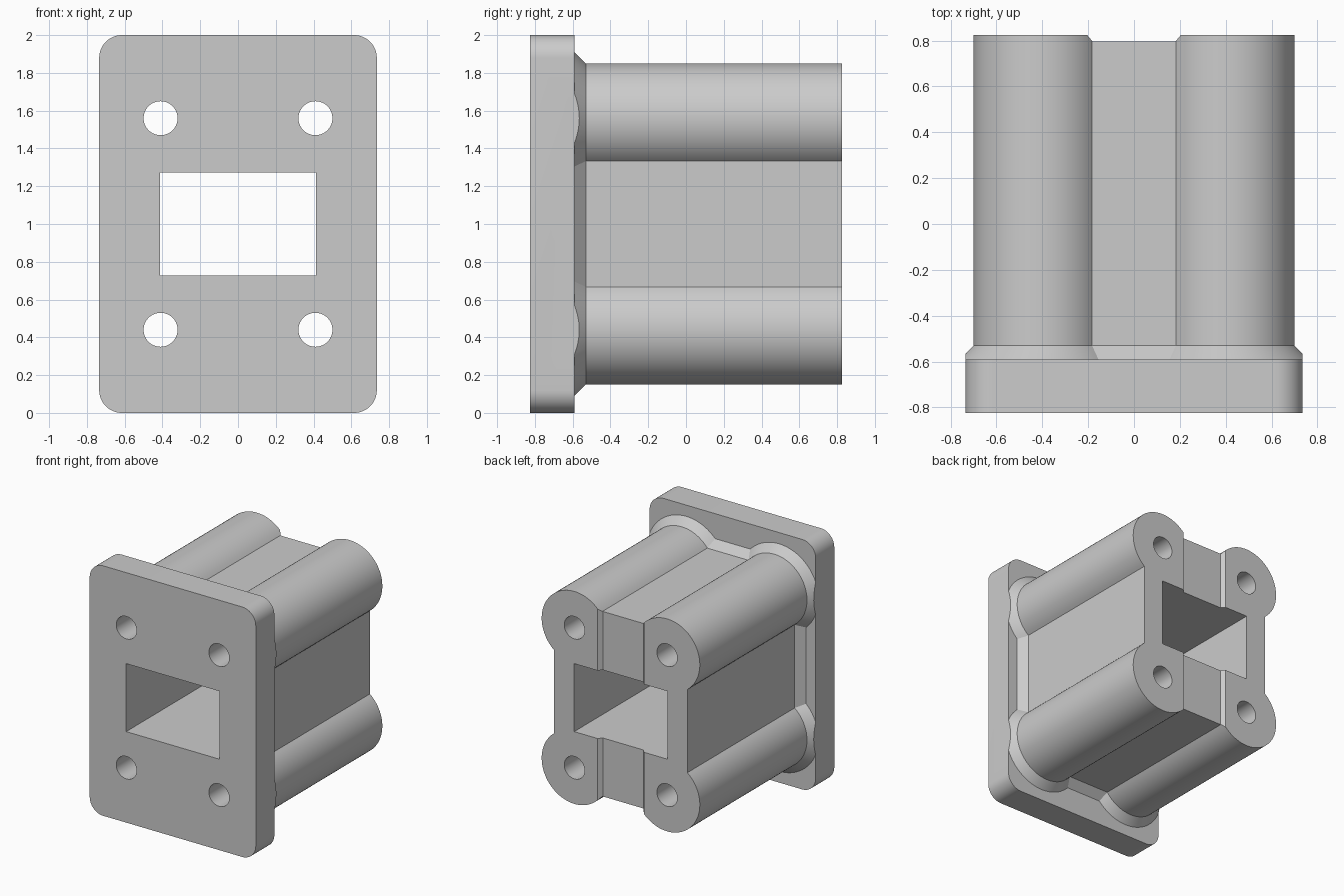
import bpy, bmesh, math

if "Cube" in bpy.data.objects:
    bpy.data.objects.remove(bpy.data.objects["Cube"], do_unlink=True)

FRONT, PLATE_BACK, COLLAR_BACK, BACK = -0.825, -0.59, -0.53, 0.825
HALF_W, MID_Z = 0.735, 1.0
BOLT_X, BOLT_Z, TUBE_R = 0.41, 0.56, 0.29

grey = bpy.data.materials.new("plain_grey")
grey.use_nodes = True
colour = (0.6, 0.6, 0.6, 1)
grey.diffuse_color = colour
grey.node_tree.nodes["Principled BSDF"].inputs["Base Color"].default_value = colour


def loft(name, sections):
    """Closed solid through equal-length rings of 3D points."""
    bm = bmesh.new()
    rings = [[bm.verts.new(p) for p in ring] for ring in sections]
    n = len(rings[0])
    for a, b in zip(rings, rings[1:]):
        for i in range(n):
            j = (i + 1) % n
            bm.faces.new((a[i], a[j], b[j], b[i]))
    bm.faces.new(rings[0])
    bm.faces.new(rings[-1])
    bmesh.ops.recalc_face_normals(bm, faces=bm.faces)
    mesh = bpy.data.meshes.new(name)
    bm.to_mesh(mesh)
    bm.free()
    mesh.materials.append(grey)
    obj = bpy.data.objects.new(name, mesh)
    bpy.context.collection.objects.link(obj)
    return obj


def at_y(outline, y):
    return [(x, y, MID_Z + z) for x, z in outline]


def four_arcs(cx, cz, r, start, end, steps):
    """Outline of one corner arc mirrored into all four quadrants."""
    arc = [(cx + r * math.cos(t), cz + r * math.sin(t))
           for t in (start + (end - start) * i / steps for i in range(steps + 1))]
    points = []
    for sx, sz in ((1, 1), (-1, 1), (-1, -1), (1, -1)):
        part = [(sx * x, sz * z) for x, z in arc]
        points += part if sx * sz > 0 else part[::-1]
    return points


def housing_outline(grow=0.0):
    """Rectangular body with a round bolt tube on each corner."""
    r = TUBE_R + grow
    lap = (0.18 + grow) / r
    return four_arcs(BOLT_X, BOLT_Z, r, -math.acos(lap), math.pi - math.asin(lap), 40)


def rectangle(w, h):
    return [(-w, -h), (w, -h), (w, h), (-w, h)]


def combine(target, other, operation):
    mod = target.modifiers.new(operation.lower(), 'BOOLEAN')
    mod.operation, mod.object, mod.solver = operation, other, 'EXACT'
    bpy.context.view_layer.objects.active = target
    bpy.ops.object.modifier_apply(modifier=mod.name)
    bpy.data.objects.remove(other, do_unlink=True)


# Housing with a sloped collar, trimmed to the plate width
body = loft("flanged_housing", [
    at_y(housing_outline(), -0.7), at_y(housing_outline(0.06), PLATE_BACK),
    at_y(housing_outline(), COLLAR_BACK), at_y(housing_outline(), BACK)])
trim = rectangle(HALF_W, 1.2)
combine(body, loft("trim_box", [at_y(trim, -1), at_y(trim, 1)]), 'INTERSECT')

# Rounded front plate
r = 0.12
plate = four_arcs(HALF_W - r, 1 - r, r, 0, math.pi / 2, 12)
combine(body, loft("front_plate", [at_y(plate, FRONT), at_y(plate, PLATE_BACK)]), 'UNION')

# Rectangular passage
window = rectangle(0.412, 0.272)
combine(body, loft("passage_cutter", [at_y(window, -1), at_y(window, 1)]), 'DIFFERENCE')

# Four bolt holes
for sx in (-1, 1):
    for sz in (-1, 1):
        ring = [(sx * BOLT_X + 0.09 * math.cos(t), sz * BOLT_Z + 0.09 * math.sin(t))
                for t in (math.tau * i / 40 for i in range(40))]
        combine(body, loft("hole_cutter", [at_y(ring, -1), at_y(ring, 1)]), 'DIFFERENCE')

# Shallow vertical groove with sloped sides across the back
groove = [(-0.18, 0.795), (0.18, 0.795), (0.23, 0.855), (-0.23, 0.855)]
combine(body, loft("groove_cutter", [[(x, y, z) for x, y in groove]
                                     for z in (-0.1, 2.1)]), 'DIFFERENCE')

# Smooth round faces, sharp edges
bpy.ops.object.select_all(action='DESELECT')
body.select_set(True)
bpy.context.view_layer.objects.active = body
bpy.ops.object.shade_smooth_by_angle(angle=math.radians(25))
